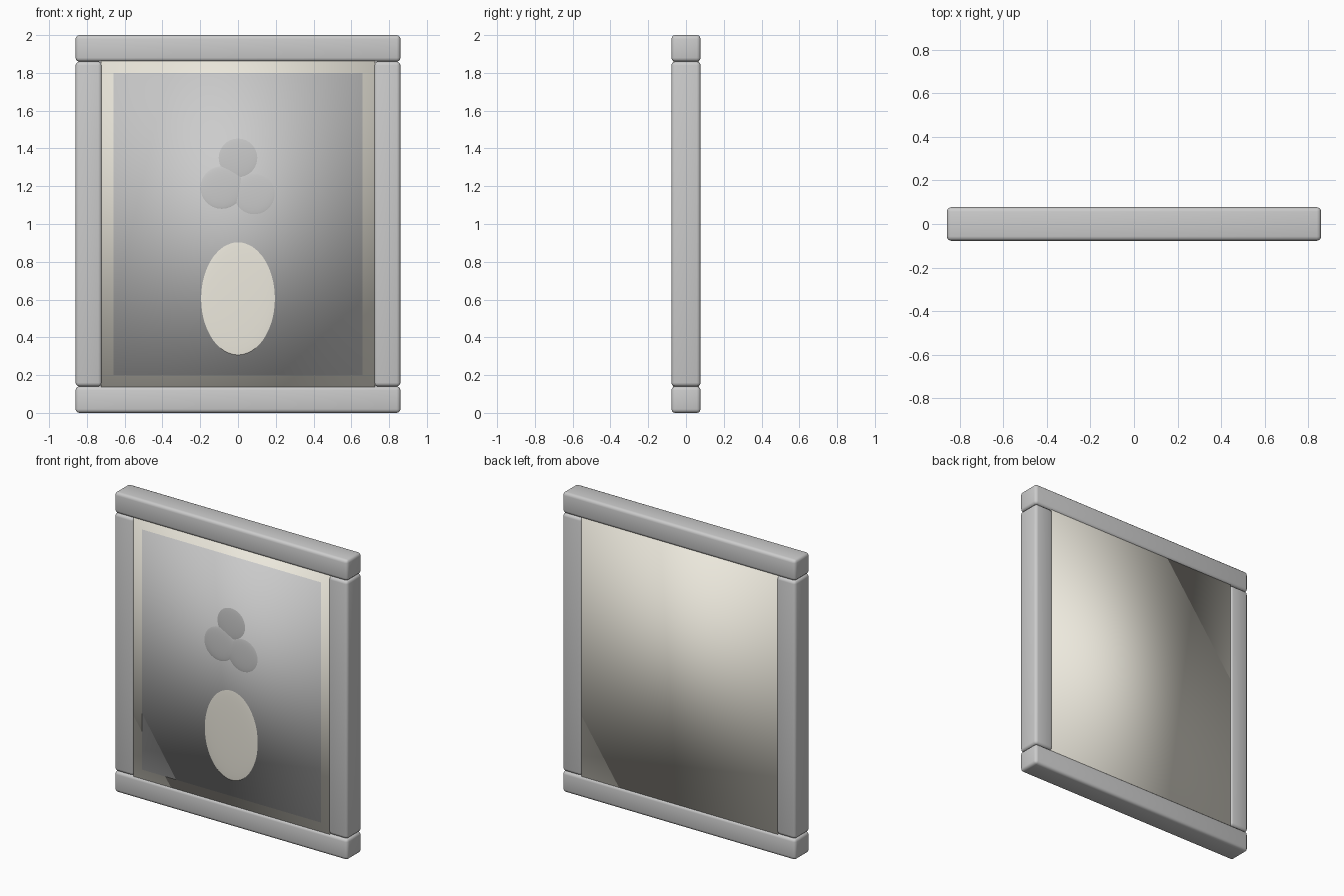
import bpy
import math

if "Cube" in bpy.data.objects:
    bpy.data.objects.remove(bpy.data.objects["Cube"])

cream = bpy.data.materials.new("cream")
cream.diffuse_color = (0.85, 0.82, 0.73, 1)
cream.use_nodes = True
cream.node_tree.nodes["Principled BSDF"].inputs["Base Color"].default_value = cream.diffuse_color


def box(name, size, loc, bevel=0.0, mat=None):
    bpy.ops.mesh.primitive_cube_add(size=1, location=loc)
    ob = bpy.context.object
    ob.name = name
    ob.scale = size
    bpy.ops.object.transform_apply(location=False, rotation=False, scale=True)
    if bevel:
        mod = ob.modifiers.new("rounded_edges", 'BEVEL')
        mod.width = bevel
        mod.segments = 3
    bpy.ops.object.shade_smooth()
    if mat:
        ob.data.materials.append(mat)
    return ob


def disc(name, x, y, z, rx, ry, rz, mat=None):
    # flattened sphere with its pole facing the viewer
    bpy.ops.mesh.primitive_uv_sphere_add(segments=48, ring_count=24, radius=1,
                                         location=(x, y, z))
    ob = bpy.context.object
    ob.name = name
    ob.scale = (rx, ry, rz)
    bpy.ops.object.transform_apply(location=False, rotation=False, scale=True)
    bpy.ops.object.shade_smooth()
    if mat:
        ob.data.materials.append(mat)
    return ob


W, H, BAR, DEPTH = 1.72, 2.0, 0.14, 0.154

# Frame: full-width rails, side bars between them
for name, z in (("bottom_rail", BAR / 2), ("top_rail", H - BAR / 2)):
    box(name, (W, DEPTH, BAR), (0, 0, z), 0.02)
for name, s in (("left_bar", -1), ("right_bar", 1)):
    box(name, (BAR, DEPTH, H - 2 * BAR), (s * (W - BAR) / 2, 0, H / 2), 0.02)

# Panel filling the frame, with the raised picture field on its front
box("backing_panel", (1.45, 0.136, 1.73), (0, 0, 1.0), mat=cream)
box("picture_field", (1.32, 0.02, 1.60), (0, -0.061, 1.0))

# Relief: three overlapping discs above one oval
for name, x, y, z in (("top_disc", 0, -0.066, 1.35),
                      ("right_disc", 0.086, -0.067, 1.16),
                      ("left_disc", -0.086, -0.068, 1.193)):
    disc(name, x, y, z, 0.118, 0.01, 0.118)
disc("oval", 0, -0.067, 0.605, 0.21, 0.011, 0.32, cream)
